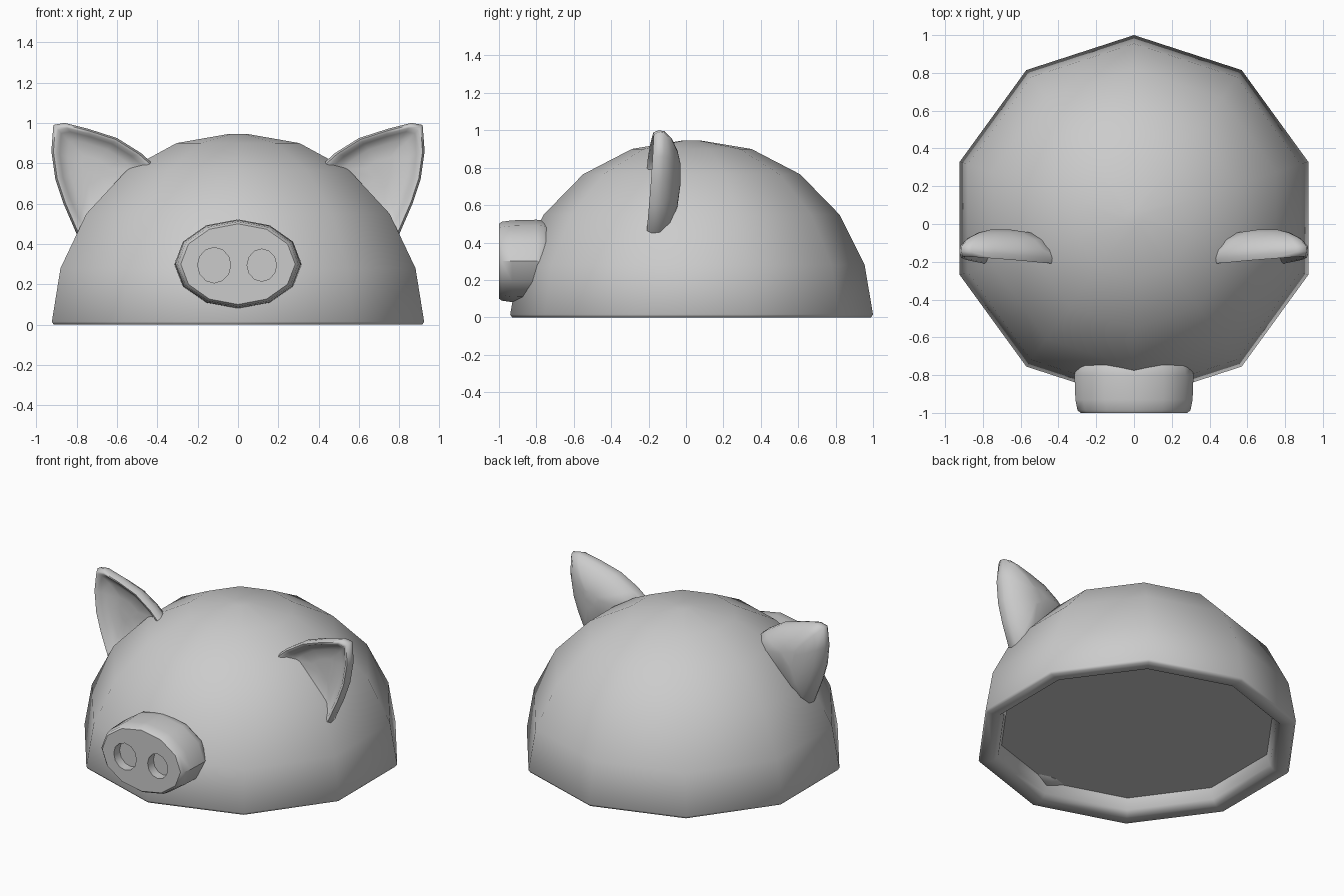
import bpy, bmesh, math

if "Cube" in bpy.data.objects:
    bpy.data.objects.remove(bpy.data.objects["Cube"])


def loft(name, rings, angle):
    """Skin a list of equal-length point rings, cap both ends, shade smooth."""
    bm = bmesh.new()
    loops = [[bm.verts.new(p) for p in ring] for ring in rings]
    n = len(loops[0])
    for a, b in zip(loops, loops[1:]):
        for i in range(n):
            j = (i + 1) % n
            bm.faces.new((a[i], a[j], b[j], b[i]))
    bm.faces.new(loops[0])
    bm.faces.new(loops[-1])
    bmesh.ops.recalc_face_normals(bm, faces=bm.faces)
    me = bpy.data.meshes.new(name)
    bm.to_mesh(me)
    bm.free()
    ob = bpy.data.objects.new(name, me)
    bpy.context.collection.objects.link(ob)
    smooth(ob, angle)
    return ob


def activate(ob):
    bpy.ops.object.select_all(action='DESELECT')
    ob.select_set(True)
    bpy.context.view_layer.objects.active = ob


def smooth(ob, angle):
    activate(ob)
    bpy.ops.object.shade_smooth_by_angle(angle=math.radians(angle))


def ellipse_y(cx, y, cz, rx, rz, n=12):
    """Upright ellipse facing -y with a corner at the top."""
    return [(cx + rx * math.sin(math.tau * i / n), y,
             cz + rz * math.cos(math.tau * i / n)) for i in range(n)]


# Ten-sided dome with a rounded rim and recessed underside
profile = [(.05, .945), (.32, .90), (.58, .765), (.79, .55), (.925, .28),
           (.97, .015), (.96, 0), (.88, 0), (.85, .03), (.83, .10)]
dome = loft("dome", [[(r * math.sin(math.tau * i / 10),
                       .03 + r * math.cos(math.tau * i / 10), z)
                      for i in range(10)] for r, z in profile], 60)

# Snout with softened edges
snout_profile = [(-1.0, .90), (-.985, .95), (-.93, .985),
                 (-.80, 1.0), (-.76, .98), (-.74, .92)]
snout = loft("snout", [ellipse_y(0, y, .30, .315 * s, .222 * s)
                       for y, s in snout_profile], 38)

# Nostril recesses
for x, rx, rz in ((-.118, .082, .088), (.118, .073, .08)):
    cutter = loft("nostril_cutter", [ellipse_y(x, y, .295, rx, rz)
                                     for y in (-1.1, -.94)], 38)
    cutter.hide_render = True
    mod = snout.modifiers.new("nostril", 'BOOLEAN')
    mod.operation = 'DIFFERENCE'
    mod.solver = 'EXACT'
    mod.object = cutter
    activate(snout)
    bpy.ops.object.modifier_apply(modifier=mod.name)
    bpy.data.objects.remove(cutter)
smooth(snout, 38)

# Ears: outline lofted from hollow front, around the rim, to the bulged back
outline = [(.38, .76), (.48, .85), (.60, .925), (.74, .97), (.86, 1.0),
           (.915, .99), (.925, .86), (.905, .72), (.865, .60), (.80, .45),
           (.74, .41), (.56, .57)]
cx, cz = .72, .78
# (scale, y at the base, y at the tip)
sections = [(.25, -.135, -.13), (.60, -.145, -.135), (.80, -.175, -.155),
            (.88, -.205, -.172), (.95, -.212, -.172), (1.0, -.185, -.145),
            (.98, -.14, -.115), (.80, -.085, -.075), (.50, -.045, -.045),
            (.2, -.03, -.03)]


def ear_ring(s, y_base, y_tip):
    ring = []
    for x, z in outline:
        t = max(0, min(1, (x + z - 1.2) / .7))
        ring.append((cx + (x - cx) * s, y_base + (y_tip - y_base) * t,
                     cz + (z - cz) * s))
    return ring


ears = loft("ears", [ear_ring(*s) for s in sections], 70)
ears.modifiers.new("mirror", 'MIRROR').use_axis[0] = True
